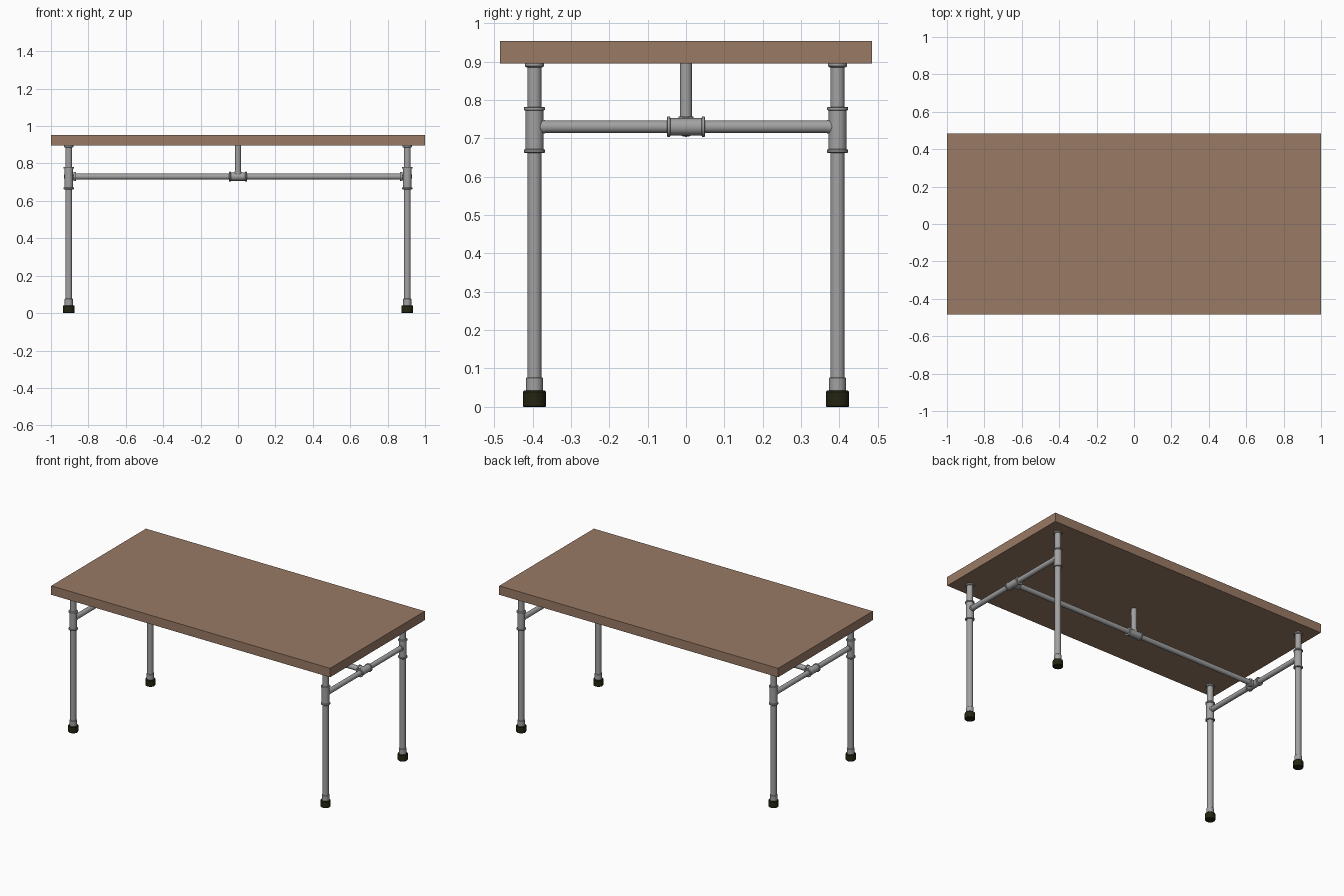
import bpy, bmesh, math
from mathutils import Vector

if "Cube" in bpy.data.objects:
    bpy.data.objects.remove(bpy.data.objects["Cube"])


def material(name, rgb):
    m = bpy.data.materials.new(name)
    m.diffuse_color = (*rgb, 1)
    m.use_nodes = True
    m.node_tree.nodes["Principled BSDF"].inputs["Base Color"].default_value = m.diffuse_color
    return m


WOOD = material("brown_wood", (0.32, 0.195, 0.13))
STEEL = material("grey_steel", (0.36, 0.36, 0.365))
RUBBER = material("dark_rubber", (0.018, 0.018, 0.006))


def lathe(name, profile, base, axis, mat, sides=24):
    """Revolve (radius, distance) points round an axis starting at base."""
    rot = Vector((0, 0, 1)).rotation_difference(Vector(axis))
    bm = bmesh.new()
    rings = []
    for r, d in profile:
        rings.append([bm.verts.new(Vector(base) + rot @ Vector((
            r * math.cos(math.tau * i / sides), r * math.sin(math.tau * i / sides), d)))
            for i in range(sides)])
    for a, b in zip(rings, rings[1:]):
        for i in range(sides):
            j = (i + 1) % sides
            bm.faces.new((a[i], a[j], b[j], b[i]))
    bm.faces.new(rings[0][::-1])
    bm.faces.new(rings[-1])
    me = bpy.data.meshes.new(name)
    bm.to_mesh(me)
    bm.free()
    me.materials.append(mat)
    ob = bpy.data.objects.new(name, me)
    bpy.context.collection.objects.link(ob)
    bpy.ops.object.select_all(action='DESELECT')
    bpy.context.view_layer.objects.active = ob
    ob.select_set(True)
    bpy.ops.object.shade_smooth_by_angle(angle=math.radians(35))
    return ob


def pipe(name, start, axis, length, r, mat=STEEL):
    return lathe(name, [(r, 0), (r, length)], start, axis, mat)


def sleeve(name, centre, axis, length, r, rim):
    """Fitting body with a raised rim at both ends."""
    t, c = 0.01, 0.002
    prof = [(rim - c, 0), (rim, c), (rim, t - c), (r, t),
            (r, length - t), (rim, length - t + c), (rim, length - c), (rim - c, length)]
    start = Vector(centre) - Vector(axis) * length / 2
    return lathe(name, prof, start, axis, STEEL)


LX, LY, BZ = 0.905, 0.395, 0.73   # leg positions and brace height

# Table top
bpy.ops.mesh.primitive_cube_add(size=1, location=(0, 0, 0.924))
top = bpy.context.object
top.name = "table_top"
top.scale = (2, 0.97, 0.058)
bpy.ops.object.transform_apply(location=False, rotation=False, scale=True)
top.data.materials.append(WOOD)

# Legs with feet, collars, tees and top flanges
for sx in (-1, 1):
    for sy in (-1, 1):
        x, y = sx * LX, sy * LY
        lathe("rubber_foot", [(0.028, 0), (0.03, 0.002), (0.03, 0.039), (0.027, 0.042)],
              (x, y, 0), (0, 0, 1), RUBBER, 16)
        lathe("foot_collar", [(0.022, 0), (0.022, 0.034), (0.02, 0.036)],
              (x, y, 0.041), (0, 0, 1), STEEL)
        pipe("leg_pipe", (x, y, 0.07), (0, 0, 1), 0.825, 0.0185)
        sleeve("leg_tee", (x, y, 0.722), (0, 0, 1), 0.12, 0.0235, 0.0275)
        pipe("leg_tee_branch", (x, y, BZ), (0, -sy, 0), 0.028, 0.018)
        lathe("top_flange", [(0.021, 0), (0.025, 0.003), (0.025, 0.01)],
              (x, y, 0.885), (0, 0, 1), STEEL)

# End braces with a tee in the middle
for sx in (-1, 1):
    x = sx * LX
    pipe("end_brace", (x, -LY, BZ), (0, 1, 0), 2 * LY, 0.016)
    sleeve("end_brace_tee", (x, 0, BZ), (0, 1, 0), 0.1, 0.0225, 0.0265)
    lathe("end_tee_branch", [(0.021, 0), (0.021, 0.03), (0.0245, 0.031), (0.0245, 0.039), (0.022, 0.04)],
          (x, 0, BZ), (-sx, 0, 0), STEEL)

# Long brace, its middle tee and the centre post
pipe("long_brace", (-LX, 0, BZ), (1, 0, 0), 2 * LX, 0.016)
sleeve("middle_tee", (0, 0, BZ), (1, 0, 0), 0.095, 0.0225, 0.0265)
pipe("middle_tee_branch", (0, 0, BZ), (0, 0, 1), 0.027, 0.02)
pipe("centre_post", (0, 0, BZ), (0, 0, 1), 0.166, 0.016)
